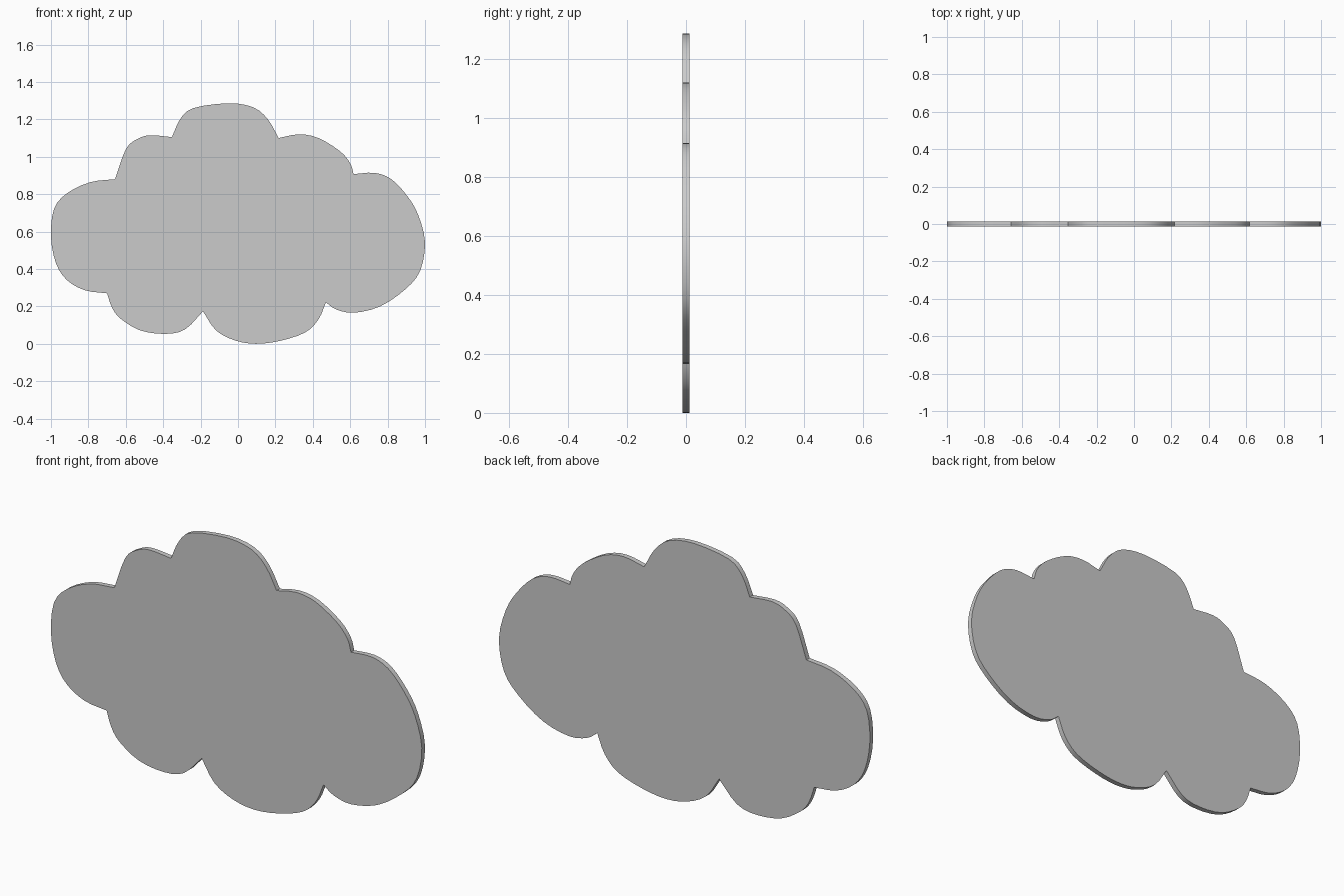
import bpy, bmesh
from mathutils import Vector

if "Cube" in bpy.data.objects:
    bpy.data.objects.remove(bpy.data.objects["Cube"])

HALF = 0.0125   # half thickness
STEPS = 3       # outline segments between guide points

# Each lobe starts at a notch (first point) and bulges to the next lobe's notch
lobes = [
    [(-.658, .88), (-.60, 1.04), (-.54, 1.094), (-.47, 1.115)],
    [(-.353, 1.105), (-.31, 1.20), (-.24, 1.26), (-.053, 1.286), (.08, 1.265), (.16, 1.20)],
    [(.217, 1.10), (.326, 1.12), (.43, 1.10), (.545, 1.03), (.60, .965)],
    [(.618, .907), (.73, .914), (.82, .88), (.905, .79), (.963, .69), (1, .543),
     (.973, .388), (.893, .29), (.76, .20), (.62, .166), (.524, .184)],
    [(.47, .222), (.43, .13), (.358, .06), (.225, .016), (.096, 0), (-.016, .018), (-.118, .072)],
    [(-.187, .174), (-.283, .077), (-.39, .053), (-.524, .072), (-.63, .136), (-.674, .195)],
    [(-.70, .27), (-.818, .286), (-.914, .34), (-.973, .43), (-1, .57), (-.984, .72),
     (-.914, .805), (-.79, .864)],
]


def smooth_lobe(points):
    """Smooth curve through the points, leaving both ends as sharp notches."""
    p = [Vector(q) for q in points]
    p = [2 * p[0] - p[1]] + p + [2 * p[-1] - p[-2]]
    out = []
    for a, b, c, d in zip(p, p[1:], p[2:], p[3:]):
        for i in range(STEPS):
            t = i / STEPS
            out.append(0.5 * (2 * b + (c - a) * t + (2 * a - 5 * b + 4 * c - d) * t**2
                              + (3 * b - a - 3 * c + d) * t**3))
    return out


outline = []
for i, lobe in enumerate(lobes):
    outline += smooth_lobe(lobe + [lobes[(i + 1) % len(lobes)][0]])

# Flat cloud plate extruded from the outline
bm = bmesh.new()
face = bm.faces.new([bm.verts.new((q.x, -HALF, q.y)) for q in outline])
ext = bmesh.ops.extrude_face_region(bm, geom=[face], use_keep_orig=True)
bmesh.ops.translate(bm, vec=(0, 2 * HALF, 0),
                    verts=[g for g in ext["geom"] if isinstance(g, bmesh.types.BMVert)])
bmesh.ops.recalc_face_normals(bm, faces=bm.faces)
mesh = bpy.data.meshes.new("cloud_plate")
bm.to_mesh(mesh)
bm.free()
cloud = bpy.data.objects.new("cloud_plate", mesh)
bpy.context.collection.objects.link(cloud)

# Smooth rim with sharp plate edges and notches
bpy.context.view_layer.objects.active = cloud
cloud.select_set(True)
bpy.ops.object.shade_smooth_by_angle(angle=0.6)
